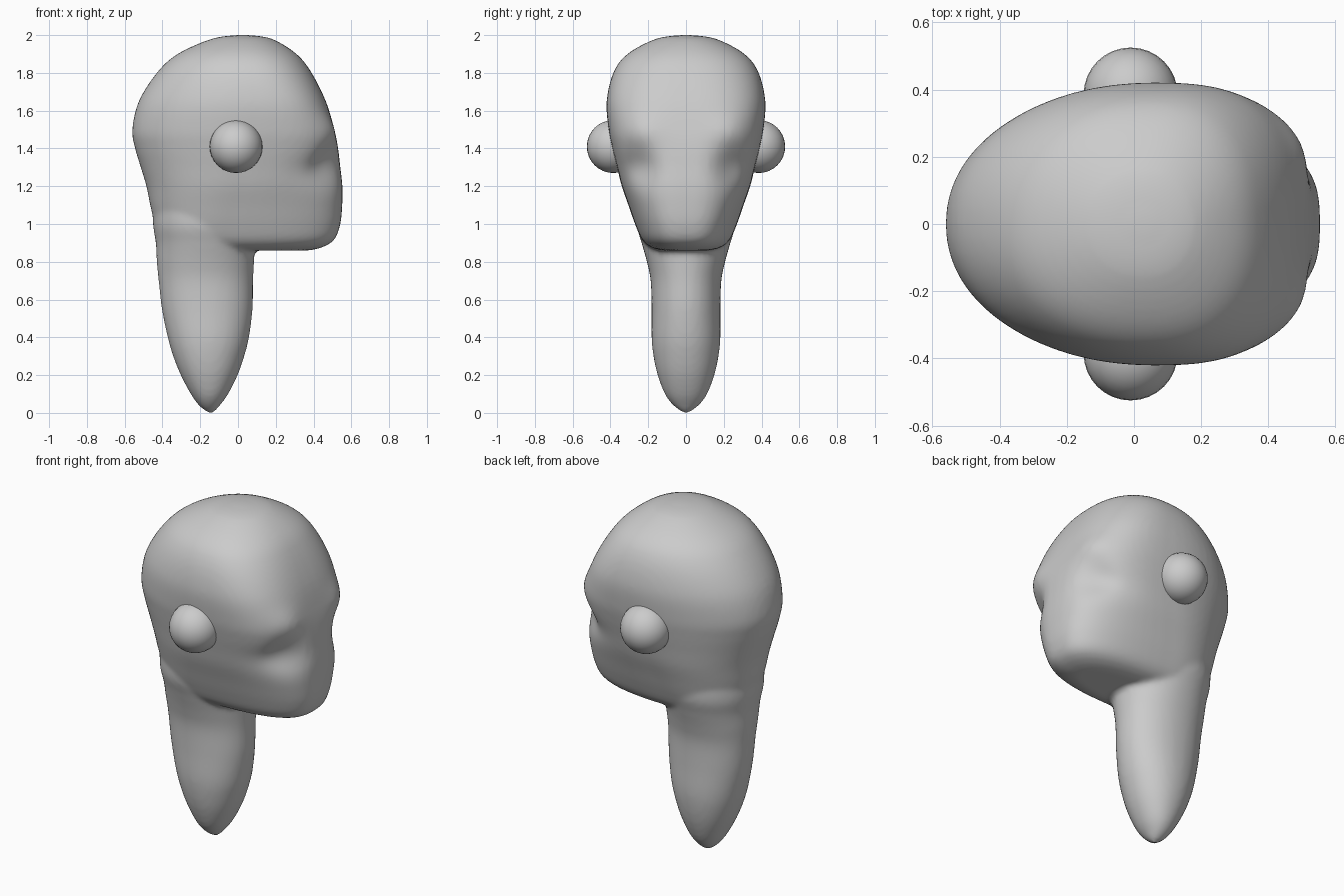
import bpy, bmesh, math

if "Cube" in bpy.data.objects:
    bpy.data.objects.remove(bpy.data.objects["Cube"])

grey = bpy.data.materials.new("plain grey")
grey.diffuse_color = (0.6, 0.6, 0.6, 1)
grey.use_nodes = True
grey.node_tree.nodes["Principled BSDF"].inputs["Base Color"].default_value = grey.diffuse_color

# head rings: z, back x, front x, widest x, half width, front squareness
HEAD = [
    (2.000, -0.01, 0.06, 0.03, 0.03, 2.0),
    (1.980, -0.14, 0.18, 0.03, 0.16, 2.1),
    (1.900, -0.32, 0.31, 0.04, 0.31, 2.3),
    (1.800, -0.43, 0.39, 0.05, 0.385, 2.5),
    (1.650, -0.525, 0.465, 0.06, 0.42, 2.8),
    (1.500, -0.56, 0.51, 0.05, 0.41, 3.0),
    (1.400, -0.545, 0.53, 0.03, 0.39, 3.0),
    (1.300, -0.515, 0.542, 0.0, 0.365, 2.9),
    (1.200, -0.485, 0.553, -0.03, 0.34, 2.8),
    (1.100, -0.465, 0.552, -0.06, 0.305, 2.8),
    (1.000, -0.44, 0.542, -0.08, 0.27, 2.8),
    (0.920, -0.41, 0.512, -0.08, 0.235, 2.8),
    (0.880, -0.37, 0.455, -0.08, 0.195, 2.7),
    (0.860, -0.30, 0.38, -0.08, 0.14, 2.5),
]
# neck rings, same layout
NECK = [(z, a, b, (a + b) / 2, w, 2.1) for z, a, b, w in [
    (1.15, -0.45, 0.10, 0.26), (1.0, -0.45, 0.10, 0.262), (0.9, -0.435, 0.09, 0.235),
    (0.8, -0.43, 0.085, 0.207), (0.7, -0.42, 0.08, 0.187), (0.55, -0.403, 0.077, 0.182),
    (0.4, -0.372, 0.058, 0.182), (0.3, -0.343, 0.033, 0.172), (0.2, -0.303, -0.002, 0.15),
    (0.1, -0.25, -0.052, 0.112), (0.04, -0.207, -0.095, 0.068), (0.0, -0.16, -0.13, 0.015)]]


def smooth_rings(rows, steps=5):
    """Catmull-Rom interpolation between the given rings."""
    out = []
    for i in range(len(rows) - 1):
        p = [rows[max(i - 1, 0)], rows[i], rows[i + 1], rows[min(i + 2, len(rows) - 1)]]
        for s in range(steps):
            t = s / steps
            out.append([0.5 * (2 * b + (c - a) * t + (2 * a - 5 * b + 4 * c - d) * t * t
                               + (3 * b - a - 3 * c + d) * t ** 3) for a, b, c, d in zip(*p)])
    return out + [list(rows[-1])]


def bump(y, z, y0, z0, ry, rz):
    return math.exp(-((abs(y) - y0) / ry) ** 2 - ((z - z0) / rz) ** 2)


def loft(bm, rows, face=False, sides=64):
    rings = []
    for z, back, front, mid, w, n in smooth_rings(rows):
        ring = []
        for k in range(sides):
            a = 2 * math.pi * k / sides
            c, s = math.cos(a), math.sin(a)
            e = 2 / (n if c > 0 else 2.1)
            x = mid + ((front - mid) if c > 0 else (mid - back)) * math.copysign(abs(c) ** e, c)
            y = w * math.copysign(abs(s) ** e, s)
            if face and x > 0.15:
                # eye hollows and brow
                f = min(1, (x - 0.15) / 0.15)
                x += f * (0.02 * bump(y, z, 0.24, 1.5, 0.1, 0.08)
                          - 0.06 * bump(y, z, 0.25, 1.3, 0.09, 0.1))
            ring.append(bm.verts.new((x, y, z)))
        rings.append(ring)
    for r, q in zip(rings, rings[1:]):
        for k in range(sides):
            j = (k + 1) % sides
            bm.faces.new((r[k], q[k], q[j], r[j]))
    bm.faces.new(rings[0])
    # underside: shallow hollow below the chin
    last = rings[-1]
    bm.faces.new(last[::-1])


def finish(name, bm):
    bmesh.ops.recalc_face_normals(bm, faces=bm.faces)
    for f in bm.faces:
        f.smooth = True
    me = bpy.data.meshes.new(name)
    bm.to_mesh(me)
    bm.free()
    me.materials.append(grey)
    ob = bpy.data.objects.new(name, me)
    bpy.context.collection.objects.link(ob)
    return ob


# head and neck fused into one skin
bm = bmesh.new()
loft(bm, HEAD, face=True)
loft(bm, NECK)
head = finish("head_and_neck", bm)
m = head.modifiers.new("fuse", 'REMESH')
m.mode = 'VOXEL'
m.voxel_size = 0.015
m.use_smooth_shade = True
m = head.modifiers.new("soften", 'SMOOTH')
m.factor = 0.5
m.iterations = 6

# round ears
for side, name in ((-1, "ear_near"), (1, "ear_far")):
    bm = bmesh.new()
    bmesh.ops.create_uvsphere(bm, u_segments=32, v_segments=16, radius=0.14)
    ear = finish(name, bm)
    ear.location = (-0.01, side * 0.385, 1.41)
